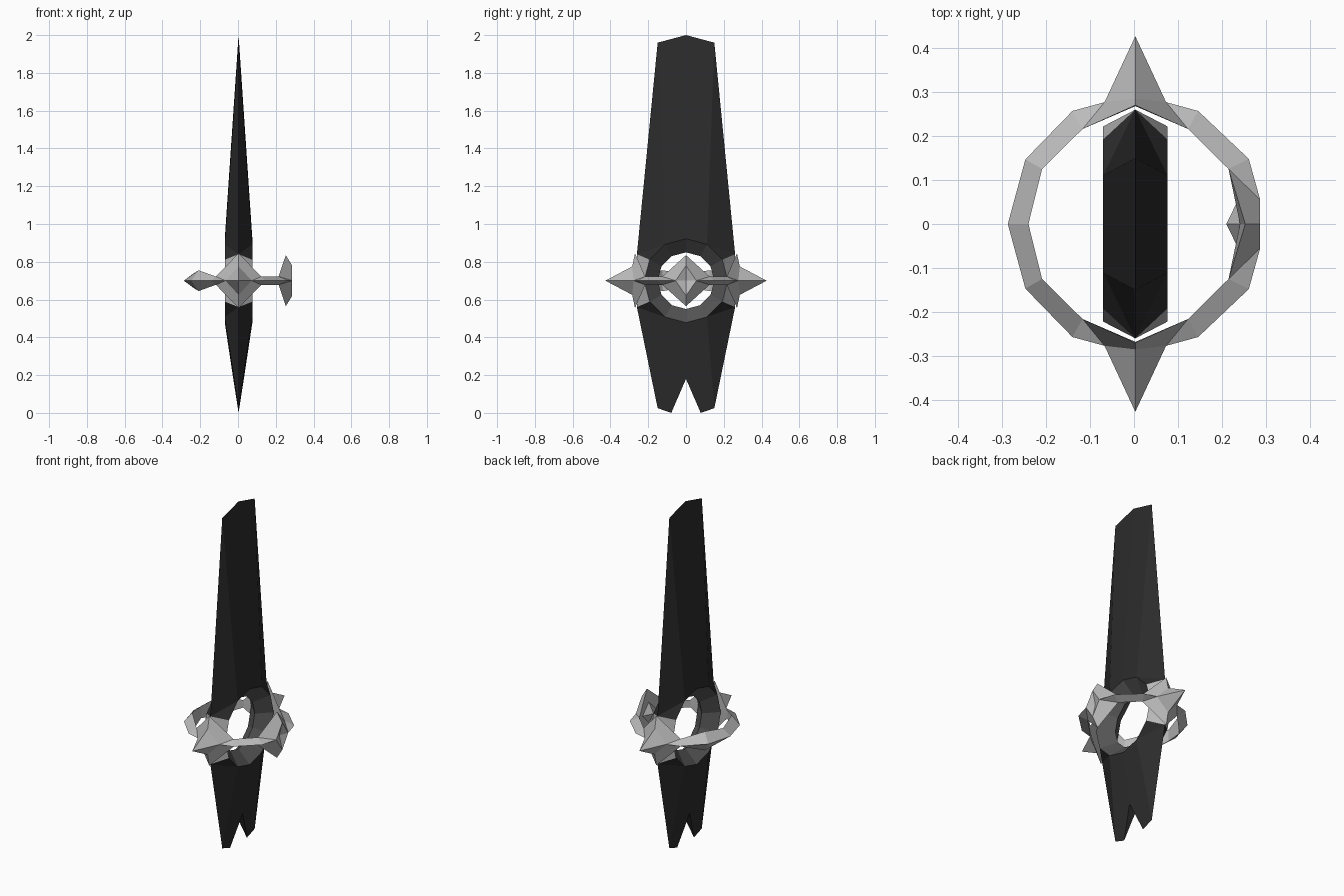
import bpy, bmesh
from math import sin, cos, radians

if "Cube" in bpy.data.objects:
    bpy.data.objects.remove(bpy.data.objects["Cube"])

ZC = 0.70  # height of the hole and of the horizontal ring


def material(name, v):
    m = bpy.data.materials.new(name)
    m.diffuse_color = (v, v, v, 1)
    m.use_nodes = True
    m.node_tree.nodes["Principled BSDF"].inputs["Base Color"].default_value = m.diffuse_color
    return m


dark = material("dark_blade", 0.025)
mid = material("hole_rim", 0.09)
light = material("light_metal", 0.5)


def build(name, verts, faces, mirror, mats, offset):
    """Faces are (material index, vertex names...), mirrored over the given axes."""
    signs = [(1, 1, 1)]
    for a in mirror:
        signs += [tuple(-v if i == a else v for i, v in enumerate(s)) for s in signs]
    bm = bmesh.new()
    for s in signs:
        vs = {k: bm.verts.new([c * f for c, f in zip(p, s)]) for k, p in verts.items()}
        for f in faces:
            bm.faces.new([vs[k] for k in f[1:]]).material_index = f[0]
    bmesh.ops.remove_doubles(bm, verts=bm.verts, dist=0.0005)
    bmesh.ops.recalc_face_normals(bm, faces=bm.faces)
    me = bpy.data.meshes.new(name)
    bm.to_mesh(me)
    bm.free()
    for m in mats:
        me.materials.append(m)
    ob = bpy.data.objects.new(name, me)
    ob.location = offset
    bpy.context.collection.objects.link(ob)
    return ob


# Blade: one quarter (x >= 0, y >= 0), twelve-sided hole with bevelled rim
T = 0.073
v = {"top": (0, 0, 2), "top_c": (0, .15, 1.96),
     "edge_u": (0, .26, .84), "edge_m": (0, .258, ZC), "edge_l": (0, .26, .56),
     "bot_c": (0, .15, .025), "bot_i": (0, .078, 0),
     "notch": (.028, 0, .18), "notch_m": (0, 0, .18)}
for i in range(7):
    a = radians(90 - 30 * i)
    c, s = (cos(a) if i not in (0, 6) else 0), sin(a)
    v[f"o{i}"] = (T, .222 * c, ZC + .222 * s)
    v[f"i{i}"] = (0, .15 * c, ZC + .15 * s)
f = [(0, "top", "top_c", "o1", "o0"),
     (0, "top_c", "edge_u", "o1"), (0, "edge_u", "o2", "o1"),
     (2, "edge_u", "edge_m", "o3", "o2"), (2, "edge_m", "edge_l", "o4", "o3"),
     (0, "edge_l", "o5", "o4"), (0, "edge_l", "bot_c", "o5"),
     (0, "bot_c", "bot_i", "notch", "o6", "o5"),
     (0, "bot_i", "notch_m", "notch")]
f += [(1, f"o{i}", f"o{i+1}", f"i{i+1}", f"i{i}") for i in range(6)]
build("blade", v, f, (0, 1), (dark, mid, light), (0.003, 0, 0))

# Ring: one quarter (y >= 0, upper half), triangular section, heights from ring plane
v = {}
for k, ox, oy, ix, iy, h in (("a", -.29, 0, -.243, 0, .035),
                             ("b", -.25, .147, -.212, .125, .055),
                             ("c", -.143, .257, -.12, .216, .022),
                             ("d", .143, .257, .12, .216, .022),
                             ("e", .258, .148, .212, .125, .022)):
    v["o" + k] = (ox, oy, 0)
    v["i" + k] = (ix, iy, h)
    v["m" + k] = (ix, iy, 0)
f = []
for p, q in ("ab", "bc", "de"):
    f += [(0, "o" + p, "o" + q, "i" + q, "i" + p),
          (0, "i" + p, "i" + q, "m" + q, "m" + p)]

# Side spike with a four-pointed star base
v.update(s_l=(-.07, .277, 0), s_r=(.07, .277, 0), s_b=(0, .285, .075),
         s_up=(0, .27, .145), s_tip=(0, .427, 0), s_m=(0, .268, 0))
for k, s in (("c", "s_l"), ("d", "s_r")):
    f += [(0, "o" + k, s, "i" + k), (0, s, "s_b", "s_up", "i" + k),
          (0, s, "s_tip", "s_b"), (0, "i" + k, "s_up", "s_m", "m" + k)]

# Star on the right of the ring: dented outside, pyramid inside
v.update(x_s=(.284, .055, 0), x_b=(.284, 0, .08), x_up=(.25, 0, .135),
         x_c=(.265, 0, 0), x_is=(.236, .06, 0), x_ib=(.238, 0, .06),
         x_tip=(.207, 0, 0))
f += [(0, "oe", "x_s", "ie"), (0, "x_s", "x_b", "x_up", "ie"),
      (0, "x_s", "x_c", "x_b"), (0, "ie", "x_up", "x_ib", "x_is"),
      (0, "ie", "x_is", "me"), (0, "x_is", "x_ib", "x_tip")]
build("ring", v, f, (1, 2), (light,), (0.003, 0, ZC))
